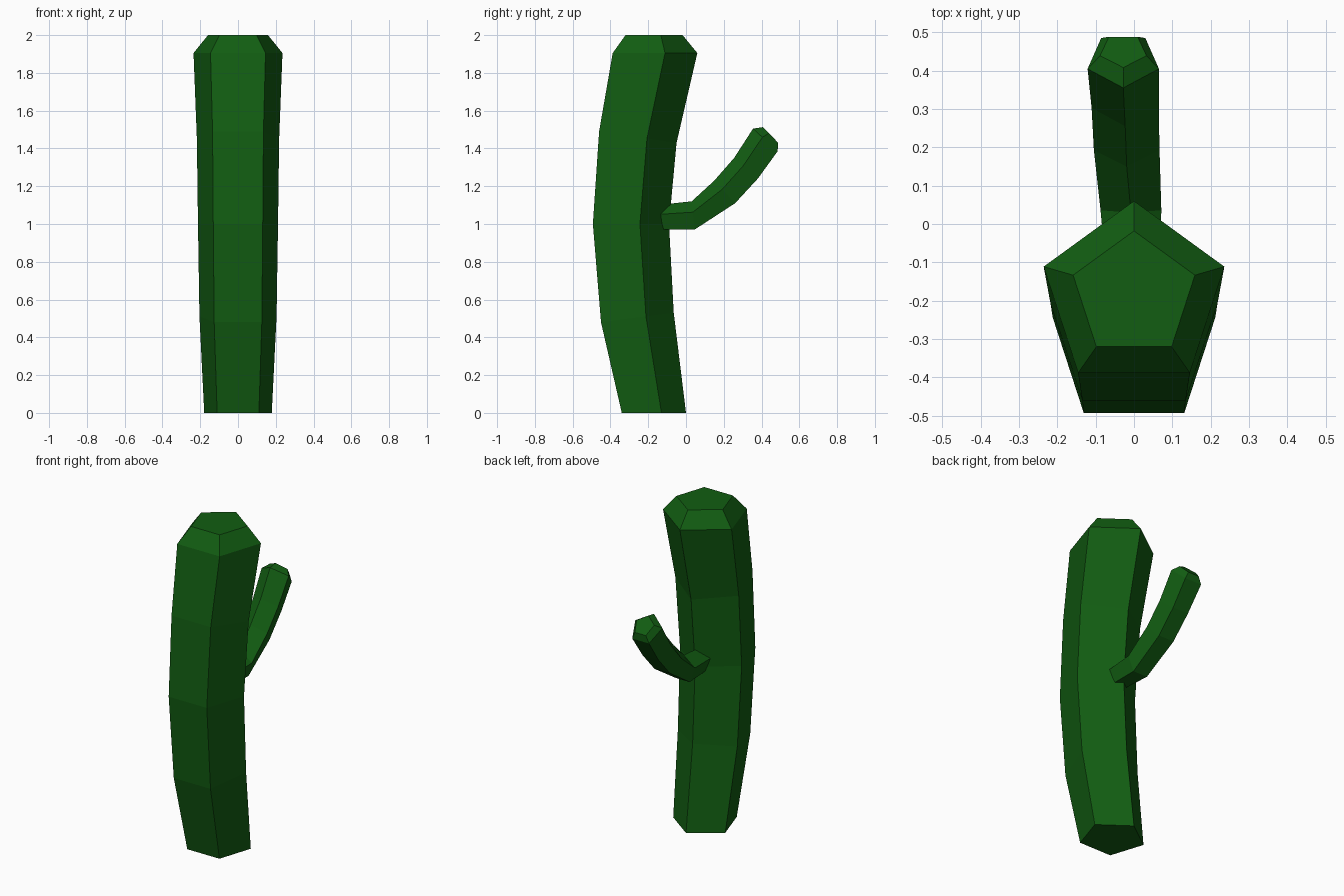
import bpy, bmesh
from math import sin, cos, pi
from mathutils import Vector

if "Cube" in bpy.data.objects:
    bpy.data.objects.remove(bpy.data.objects["Cube"])

green = bpy.data.materials.new("cactus_green")
green.diffuse_color = (0.006, 0.11, 0.006, 1)
green.use_nodes = True
green.node_tree.nodes["Principled BSDF"].inputs["Base Color"].default_value = green.diffuse_color


def loft(name, rings):
    """Loft pentagons; each ring is (x centre, flat side (y, z), apex (y, z))."""
    bm = bmesh.new()
    loops = []
    for x, flat, apex in rings:
        f, a = Vector((x, *flat)), Vector((x, *apex))
        r = (a - f).length / (1 + cos(pi / 5))
        up = (a - f).normalized()
        c = a - up * r
        loops.append([bm.verts.new(c + up * r * cos(t) + Vector((r * sin(t), 0, 0)))
                      for t in (2 * pi * i / 5 for i in range(5))])
    for lo, hi in zip(loops, loops[1:]):
        for i in range(5):
            j = (i + 1) % 5
            bm.faces.new((lo[i], lo[j], hi[j], hi[i]))
    bm.faces.new(loops[0])
    bm.faces.new(loops[-1])
    bmesh.ops.recalc_face_normals(bm, faces=bm.faces)
    me = bpy.data.meshes.new(name)
    bm.to_mesh(me)
    bm.free()
    me.materials.append(green)
    ob = bpy.data.objects.new(name, me)
    bpy.context.collection.objects.link(ob)
    return ob


# curved trunk with a chamfered crown
loft("trunk", [
    (0, (-0.34, 0.0), (0.0, 0.0)),
    (0, (-0.45, 0.48), (-0.065, 0.53)),
    (0, (-0.493, 1.0), (-0.09, 1.0)),
    (0, (-0.46, 1.49), (-0.05, 1.43)),
    (0, (-0.388, 1.905), (0.06, 1.905)),
    (0, (-0.32, 2.0), (-0.018, 2.0)),
])

# side arm growing from the back of the trunk, with a chamfered tip
loft("arm", [
    (0.0, (-0.2, 0.97), (-0.2, 1.095)),
    (-0.008, (0.045, 0.97), (0.03, 1.12)),
    (-0.019, (0.26, 1.11), (0.15, 1.23)),
    (-0.023, (0.38, 1.24), (0.255, 1.35)),
    (-0.028, (0.485, 1.385), (0.355, 1.505)),
    (-0.028, (0.488, 1.43), (0.408, 1.513)),
])
